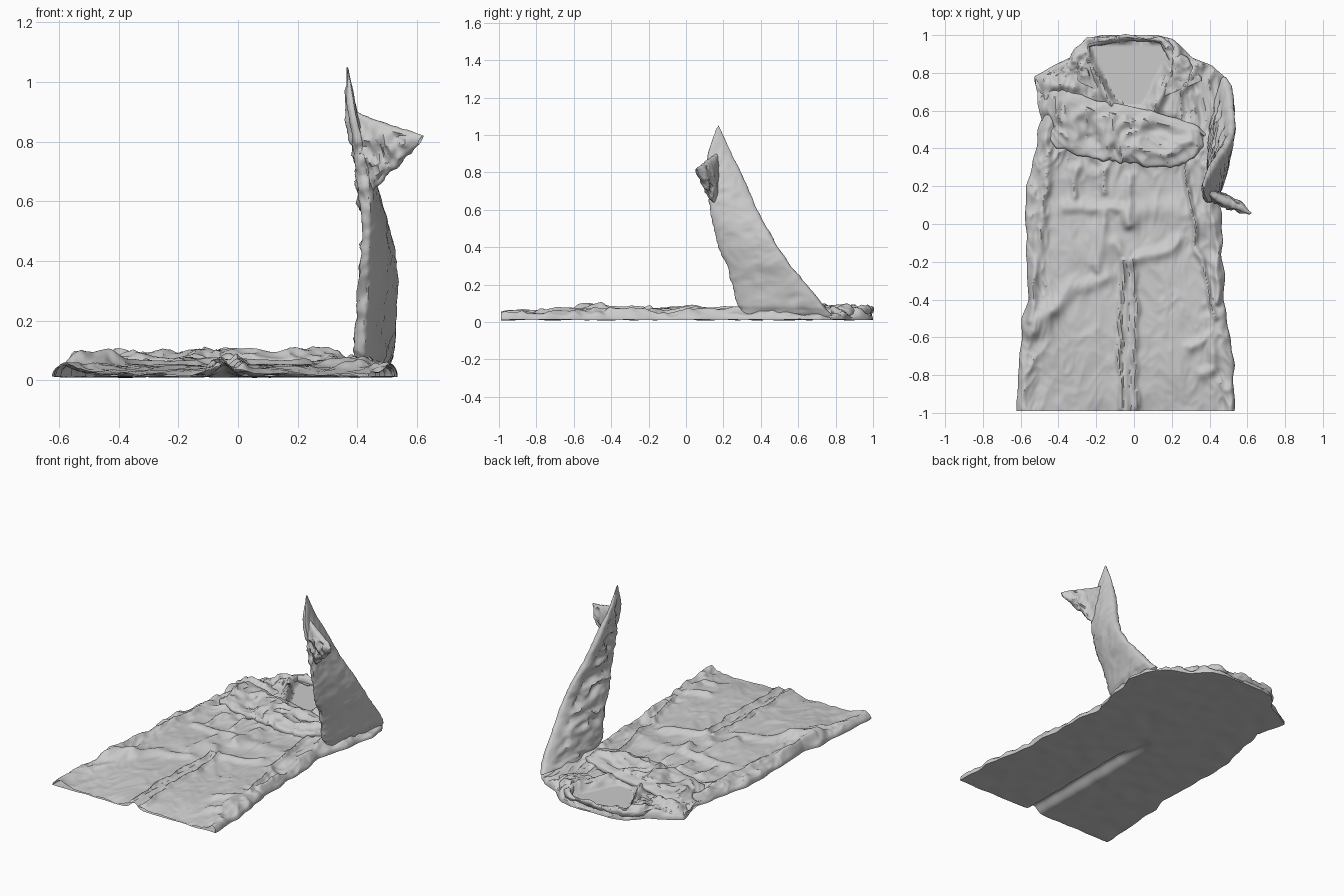
import bpy, math
from mathutils import Vector, noise

def lerp_table(table, t):
    for (a, *va), (b, *vb) in zip(table, table[1:]):
        if t <= b:
            f = max(0, (t - a) / (b - a))
            return [p + (q - p) * f for p, q in zip(va, vb)]
    return list(table[-1][1:])

def crinkle(p, scale):
    # sharp-creased cloth noise, roughly -0.5..0.5
    v = Vector(p) * scale
    v += noise.noise_vector(v * .7) * .5
    return 0.6 - abs(noise.noise(v)) * 1.7 - abs(noise.noise(v * 2.3)) * 0.9

def make(name, verts, faces):
    me = bpy.data.meshes.new(name)
    me.from_pydata(verts, [], faces)
    ob = bpy.data.objects.new(name, me)
    bpy.context.collection.objects.link(ob)
    bpy.ops.object.select_all(action='DESELECT')
    bpy.context.view_layer.objects.active = ob
    ob.select_set(True)
    bpy.ops.object.mode_set(mode='EDIT')
    bpy.ops.mesh.select_all(action='SELECT')
    bpy.ops.mesh.normals_make_consistent(inside=False)
    bpy.ops.object.mode_set(mode='OBJECT')
    bpy.ops.object.shade_smooth_by_angle(angle=math.radians(40))
    return ob

# outline of the coat: y, left x, right x
OUTLINE = [(-0.99, -.62, .53), (-.75, -.61, .53), (-.5, -.59, .49), (-.4, -.56, .48),
           (0, -.575, .465), (.2, -.57, .44), (.4, -.52, .49), (.6, -.48, .53), (.72, -.51, .515),
           (.78, -.53, .48), (.84, -.43, .42), (.88, -.34, .31), (.94, -.30, .24),
           (.98, -.26, .2), (1, -.17, .12)]

# folds: width, height, then path points
FOLDS = [
    (.022, .028, (-.46, .45), (-.49, 0), (-.55, -.5)),
    (.05, .04, (-.53, -.55), (-.49, -.5), (-.45, -.46)),
    (.04, .018, (-.42, -.45), (-.33, -.34), (-.15, -.28)),
    (.014, .022, (-.06, -.2), (-.07, -.97)),
    (.014, .022, (0, -.2), (.01, -.97)),
    (.016, .02, (.27, .32), (.33, -.1), (.44, -.5)),
    (.02, .025, (.38, .32), (.42, 0), (.46, -.4)),
    (.03, .022, (-.36, .1), (-.18, .08), (-.06, .08), (-.02, 0)),
    (.03, .02, (-.17, .04), (-.18, -.22)),
    (.02, .018, (-.02, .25), (-.03, 0)),
    (.035, .022, (-.1, -.1), (-.02, -.2), (.1, -.18), (.22, -.1)),
    (.02, .02, (-.3, .3), (-.32, .15)),
    (.02, .02, (-.17, .3), (-.15, .18)),
    (.05, .015, (.02, .05), (.2, .1), (.35, .0)),
    (.03, .02, (.3, -.65), (.4, -.6), (.44, -.75), (.36, -.8)),
    (.025, .03, (.12, .63), (.2, .84), (.24, .92)),
    (.025, .03, (.2, .6), (.34, .84)),
    (.025, .03, (-.12, .63), (-.27, .92)),
    (.03, .03, (-.5, .76), (-.3, .72)),
]

def seg_dist(x, y, a, b):
    dx, dy = b[0] - a[0], b[1] - a[1]
    t = max(0, min(1, ((x - a[0]) * dx + (y - a[1]) * dy) / (dx * dx + dy * dy)))
    return math.hypot(x - a[0] - t * dx, y - a[1] - t * dy)

def vent(x, y):
    return math.exp(-((x + .045) / .035) ** 2) * max(0, min(1, (.1 - y) / .3))

def front_height(x, y, d):
    h = .05 + .018 * noise.noise((x * 3.5, y * 3.5, 1))
    rough = .007 + .018 * max(min(1, max(0, y - .2) / .2), 1 - min(1, d / .17))
    h += rough * crinkle((x, y * .6, 0), 9)
    wx, wy = x + .025 * noise.noise((x * 8, y * 8, 5)), y + .025 * noise.noise((x * 8, y * 8, 9))
    for w, k, *pts in FOLDS:
        r = min(seg_dist(wx, wy, a, b) for a, b in zip(pts, pts[1:]))
        if r < 2.5 * w:
            h += k * math.exp(-(r / w) ** 2)
    # hem sags between the sides and the middle slit
    sag = max(0, (-.6 - y) / .39) ** 1.5 * min(1, max(0, d - .03) / .1) * min(1, abs(x + .04) / .12)
    h -= .03 * sag
    # neck opening drops to the back panel
    left, right = lerp_table([(.6, -.02, .04), (.66, -.12, .09), (.86, -.225, .18), (.95, -.25, .2)], y)
    inside = min(x - left, right - x, y - .6, .975 - y)
    if inside > 0:
        h += (.026 - h) * min(1, inside / .025)
    # gently limit the tallest folds
    if h > .085:
        h = .085 + .035 * math.tanh((h - .085) / .035)
    # rounded side and collar edges
    e = min(1, min(d, 1.0 - y) / .05)
    return .02 + (h - .02) * math.sqrt(max(0, 1 - (1 - e) ** 2))

# coat body: front and back sheets joined at the sides, open at the hem
NX, NY = 150, 220
top, bottom = [], []
for j in range(NY + 1):
    y = -.99 + 1.99 * j / NY
    l, r = lerp_table(OUTLINE, y)
    l += .015 * noise.noise((3, y * 9, 0))
    r += .015 * noise.noise((7, y * 9, 0))
    for i in range(NX + 1):
        u = .5 - .5 * math.cos(math.pi * i / NX)
        u = .5 * u + .5 * i / NX
        x = l + (r - l) * u
        d = min(x - l, r - x)
        zb = .012 + .04 * vent(x, y) + .005 * noise.noise((x * 9, y * 9, 3))
        zt = max(front_height(x, y, d), zb + .004)
        top.append((x, y, zt))
        bottom.append((x, y, zb))
n, W = len(top), NX + 1
faces = []
for j in range(NY):
    for i in range(NX):
        q = [j * W + i, j * W + i + 1, (j + 1) * W + i + 1, (j + 1) * W + i]
        faces += [q, [n + k for k in reversed(q)]]
    for a, b in ((j * W, (j + 1) * W), ((j + 1) * W + NX, j * W + NX)):
        faces.append([a, b, n + b, n + a])
for i in range(NX):
    a = NY * W + i
    faces.append([a, a + 1, n + a + 1, n + a])
make("coat_body", top + bottom, faces)

def flat_sleeve(name, rings, amount, scale, steps=90, sides=56):
    # rings: t, first edge xyz, second edge xyz, half thickness
    data = [lerp_table(rings, i / steps) for i in range(steps + 1)]
    mids = [(Vector(d[:3]) + Vector(d[3:6])) / 2 for d in data]
    verts, faces = [], []
    for i, d in enumerate(data):
        axis = mids[min(i + 3, steps)] - mids[max(i - 3, 0)]
        half = (Vector(d[3:6]) - Vector(d[:3])) / 2
        nrm = half.cross(axis).normalized()
        for s in range(sides):
            a = 2 * math.pi * s / sides
            bump = math.copysign(abs(math.sin(a)) ** .7, math.sin(a))
            p = mids[i] - half * math.cos(a) + nrm * d[6] * bump
            out = (nrm * math.sin(a) - half.normalized() * math.cos(a) * .6)
            # the outward side of the sleeve is pulled smooth
            calm = .3 if nrm.x * math.sin(a) > .3 or math.cos(a) < -.6 else 1
            p += out * amount * calm * crinkle(p, scale) * min(1, d[6] / .02)
            p.z = max(p.z, .012)
            verts.append(p)
    for i in range(steps):
        for s in range(sides):
            t = (s + 1) % sides
            faces.append([i * sides + s, i * sides + t, (i + 1) * sides + t, (i + 1) * sides + s])
    return make(name, verts, faces)

# sleeve standing upright: front edge, back edge
flat_sleeve("raised_sleeve", [
    (0, .41, .31, .035, .48, .78, .035, .035),
    (.1, .41, .28, .1, .505, .74, .08, .042),
    (.2, .415, .25, .2, .515, .645, .2, .036),
    (.3, .42, .215, .3, .525, .56, .3, .034),
    (.4, .425, .18, .4, .52, .49, .4, .034),
    (.5, .43, .155, .5, .495, .435, .5, .034),
    (.6, .43, .13, .6, .455, .38, .6, .034),
    (.72, .425, .125, .7, .42, .33, .72, .03),
    (.84, .405, .12, .8, .39, .275, .84, .024),
    (.93, .385, .12, .9, .373, .225, .94, .015),
    (1, .370, .16, 1.03, .366, .175, 1.05, .003)], .026, 9)

# cuff corner kinked out to the side: lower edge, upper edge
flat_sleeve("raised_cuff", [
    (0, .42, .16, .62, .40, .16, .90, .02),
    (.3, .48, .135, .66, .44, .135, .88, .03),
    (.6, .53, .11, .715, .5, .11, .86, .03),
    (.85, .575, .09, .765, .56, .085, .84, .022),
    (1, .605, .06, .79, .62, .055, .82, .006)], .025, 13, 40, 40)

# sleeve folded across the chest: lower edge, upper edge
flat_sleeve("crossed_sleeve", [
    (0, -.48, .5, .035, -.52, .77, .03, .02),
    (.12, -.41, .40, .055, -.42, .73, .06, .03),
    (.35, -.18, .345, .06, -.2, .655, .06, .03),
    (.6, .02, .315, .06, .05, .61, .06, .03),
    (.8, .2, .3, .06, .22, .56, .06, .034),
    (.93, .33, .36, .055, .34, .52, .06, .032),
    (1, .38, .41, .05, .39, .47, .05, .008)], .04, 6, 110, 80)

# collar: rolled strip around the back of the neck, outer edge, inner edge
flat_sleeve("collar", [
    (0, -.40, .80, .05, -.17, .70, .05, .012),
    (.2, -.35, .88, .055, -.23, .85, .065, .025),
    (.35, -.25, .98, .05, -.235, .94, .065, .024),
    (.5, -.05, .993, .045, -.05, .975, .055, .02),
    (.65, .14, .985, .05, .14, .96, .055, .022),
    (.8, .27, .89, .055, .19, .86, .065, .025),
    (1, .36, .76, .05, .12, .66, .055, .015)], .03, 9)
